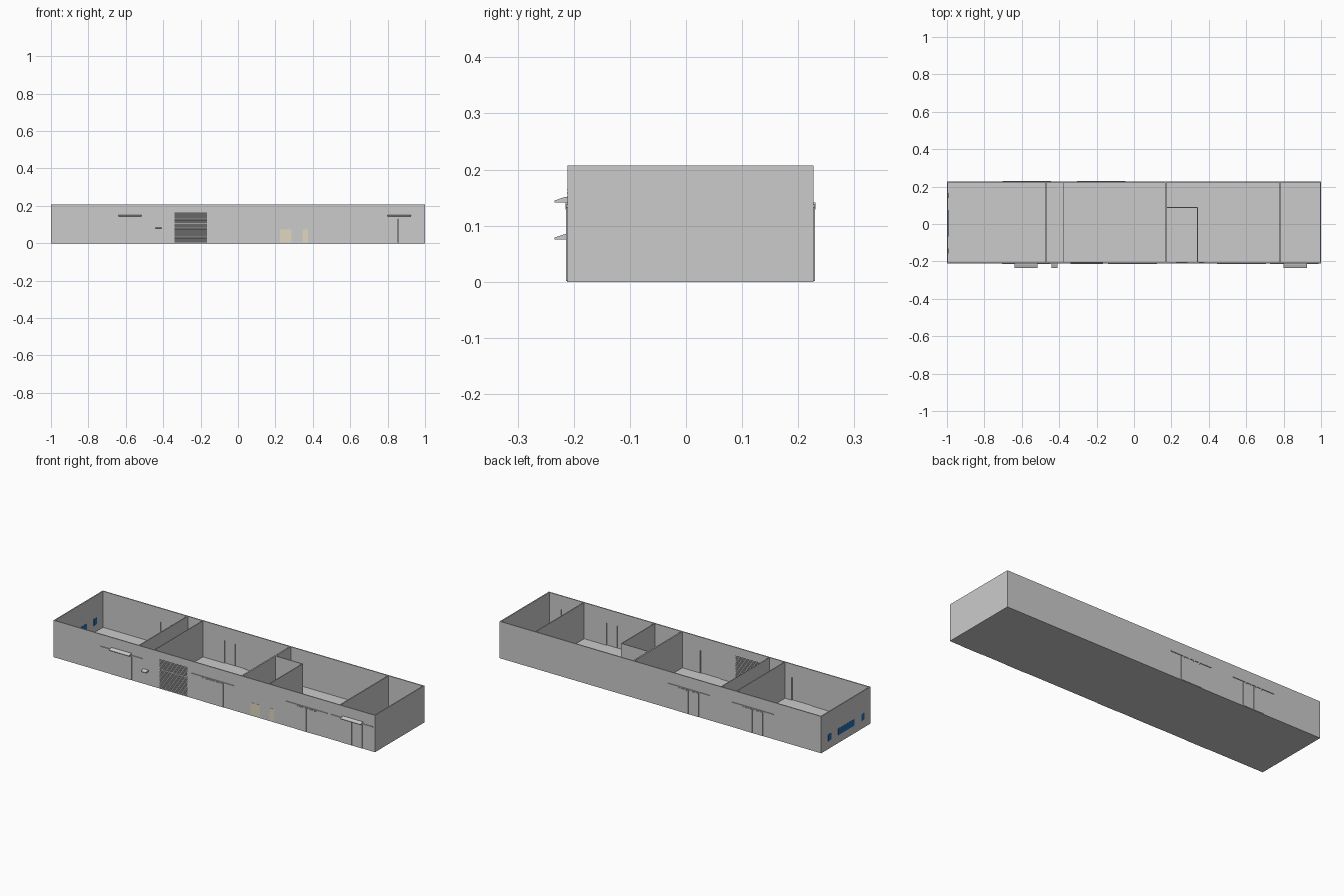
import bpy, bmesh

if "Cube" in bpy.data.objects:
    bpy.data.objects.remove(bpy.data.objects["Cube"])

H, T = 0.207, 0.006              # wall height, wall thickness
YF, YB = -0.211, 0.227           # outer faces of front and back walls
DOOR_W, DOOR_H = 0.13, 0.133


def mesh_object(name, bm, mat=None):
    bmesh.ops.recalc_face_normals(bm, faces=bm.faces)
    me = bpy.data.meshes.new(name)
    bm.to_mesh(me)
    bm.free()
    ob = bpy.data.objects.new(name, me)
    bpy.context.collection.objects.link(ob)
    if mat:
        me.materials.append(mat)
    return ob


def add_box(bm, x, y, z):
    vs = bmesh.ops.create_cube(bm, size=1)["verts"]
    for v in vs:
        v.co = [r[0] + (c + 0.5) * (r[1] - r[0]) for c, r in zip(v.co, (x, y, z))]


def box(name, x, y, z, mat=None):
    bm = bmesh.new()
    add_box(bm, x, y, z)
    return mesh_object(name, bm, mat)


def extrude_profile(name, pts, x0, x1):
    # closed (y, z) profile swept along x
    bm = bmesh.new()
    f = bm.faces.new([bm.verts.new((x0, y, z)) for y, z in pts])
    r = bmesh.ops.extrude_face_region(bm, geom=[f])
    new = [g for g in r["geom"] if isinstance(g, bmesh.types.BMVert)]
    bmesh.ops.translate(bm, verts=new, vec=(x1 - x0, 0, 0))
    return mesh_object(name, bm)


def long_wall(name, y, openings):
    # wall along x, built as piers and lintels around (x0, x1, top) openings
    bm = bmesh.new()
    x = -1
    for x0, x1, top in sorted(openings):
        add_box(bm, (x, x0), y, (0, H))
        add_box(bm, (x0, x1), y, (top, H))
        x = x1
    add_box(bm, (x, 1), y, (0, H))
    return mesh_object(name, bm)


def material(name, col):
    m = bpy.data.materials.new(name)
    m.diffuse_color = (*col, 1)
    m.use_nodes = True
    m.node_tree.nodes["Principled BSDF"].inputs["Base Color"].default_value = m.diffuse_color
    return m


def sliding_door(name, cx, face, out):
    # two leaves outside the wall, hung from a rail by small hangers
    def depth(a, b):
        return tuple(sorted((face + out * a, face + out * b)))
    h = DOOR_W / 2
    for side, s in (("left", -1), ("right", 1)):
        xs = sorted((cx + s * 0.0006, cx + s * h))
        box(f"{name}_{side}_leaf", xs, depth(-0.001, 0.0032), (0.001, DOOR_H))
        for k in (0.25, 0.75):
            hx = cx + s * h * k
            box(f"{name}_{side}_hanger", (hx - 0.004, hx + 0.004),
                depth(0.001, 0.004), (DOOR_H - 0.004, 0.139))
    box(f"{name}_rail", (cx - 0.13, cx + 0.13), depth(0, 0.004), (0.137, 0.141))


front_doors = [-0.577, -0.008, 0.575, 0.857]
back_doors = [-0.573, -0.175]
shutter = (-0.34, -0.165, 0.165)


def doorway(c):
    return (c - DOOR_W / 2 + 0.002, c + DOOR_W / 2 - 0.002, DOOR_H - 0.002)


# Floor and outer walls
box("floor", (-1, 1), (YF, YB), (0, 0.004))
long_wall("front_wall", (YF, YF + T), [doorway(c) for c in front_doors] + [shutter])
long_wall("back_wall", (YB - T, YB), [doorway(c) for c in back_doors])
inner = (YF + T, YB - T)
for name, x in (("left_wall", -1 + T / 2), ("right_wall", 1 - T / 2)):
    box(name, (x - T / 2, x + T / 2), inner, (0, H))

# Room partitions
for x, t in ((-0.47, T), (-0.375, 0.004), (0.17, 0.008), (0.78, T)):
    box("partition", (x - t / 2, x + t / 2), inner, (0, H))
box("small_room_side_wall", (0.337, 0.342), (YF + T, 0.09), (0, H))
box("small_room_back_wall", (0.174, 0.337), (0.085, 0.09), (0, H))

# Sliding doors
for c in front_doors:
    sliding_door("front_door", c, YF, -1)
for c in back_doors:
    sliding_door("back_door", c, YB, 1)

# Roller shutter: zigzag slats
n = 24
step = shutter[2] / n
outer = [(YF - 0.001 + 0.002 * (i % 2), i * step / 2) for i in range(2 * n + 1)]
back = [(y + 0.006, z) for y, z in reversed(outer)]
extrude_profile("roller_shutter", outer + back, shutter[0], shutter[1])
box("shutter_bar", shutter[:2], (YF - 0.002, YF + 0.002), (0.106, 0.109))

# Wedge canopies over two doors, and a small one on the wall
for name, x0, x1, z, h in (("left_canopy", -0.64, -0.515, 0.141, 0.010),
                           ("right_canopy", 0.80, 0.925, 0.141, 0.010),
                           ("small_canopy", -0.44, -0.41, 0.075, 0.010)):
    extrude_profile(name, [(YF, z), (YF - 0.023, z), (YF - 0.023, z + 0.004),
                           (YF - 0.005, z + h), (YF, z + h)], x0, x1)

# Cream hatch doors in the front wall
cream = material("cream", (0.75, 0.68, 0.52))
for x0, x1 in ((0.225, 0.285), (0.345, 0.373)):
    box("cream_hatch", (x0, x1), (YF - 0.001, YF + T + 0.001), (0.004, 0.074), cream)

# Blue windows in the left end wall
blue = material("blue_glass", (0.02, 0.15, 0.42))
for y0, y1 in ((-0.157, -0.13), (-0.067, 0.076), (0.138, 0.165)):
    box("window", (-1.0008, -1 + T + 0.001), (y0, y1), (0.044, 0.081), blue)
